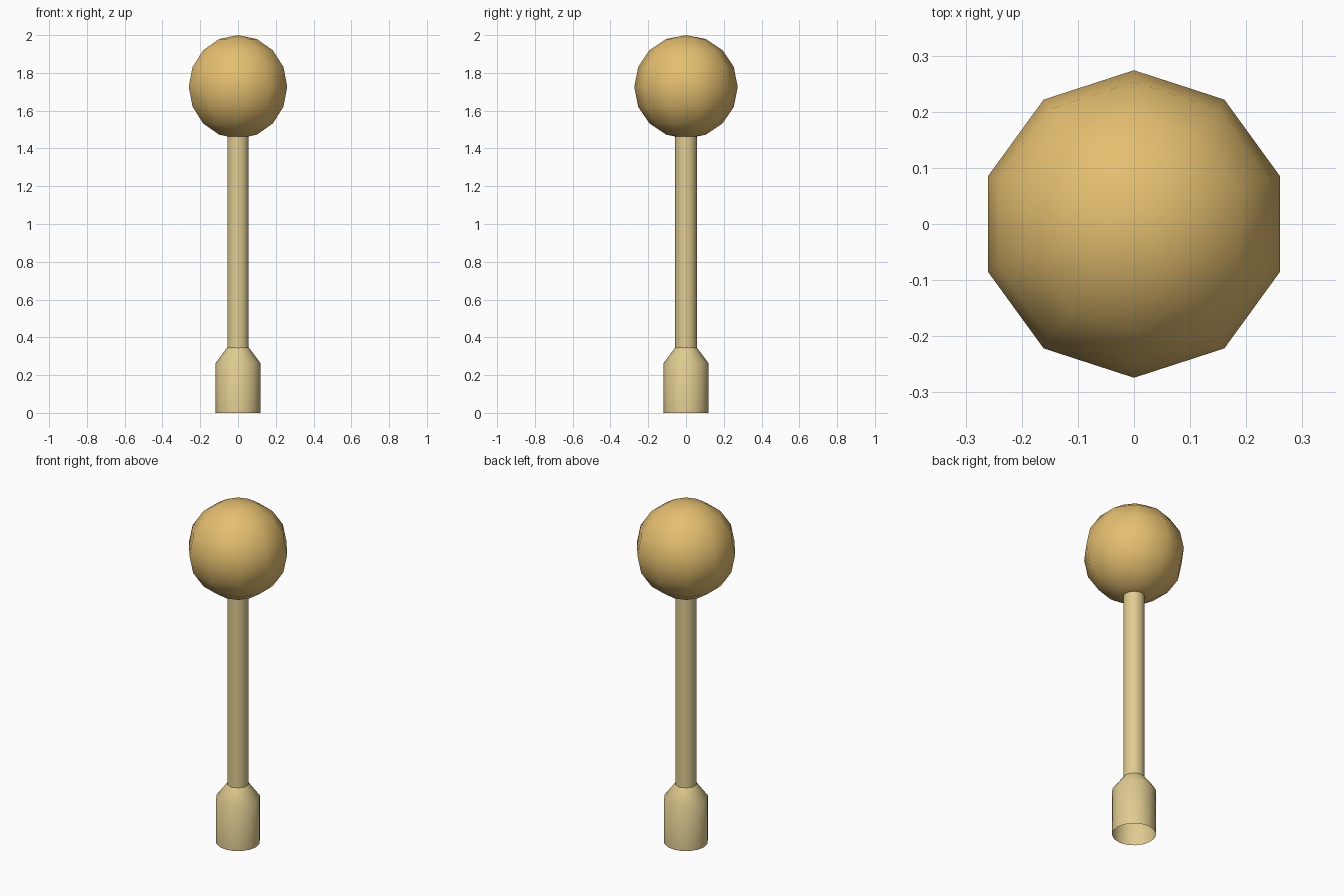
import bpy, bmesh
from math import sin, cos, pi

if "Cube" in bpy.data.objects:
    bpy.data.objects.remove(bpy.data.objects["Cube"])


def lathe(name, profile, sides, color):
    """Revolve (radius, z) points around z, with a corner on the y axis."""
    bm = bmesh.new()
    rings = []
    for r, z in profile:
        if r < 1e-5:
            rings.append([bm.verts.new((0, 0, z))] * sides)
        else:
            angles = [pi / 2 + 2 * pi * i / sides for i in range(sides)]
            rings.append([bm.verts.new((r * cos(a), r * sin(a), z)) for a in angles])
    for low, high in zip(rings, rings[1:]):
        for i in range(sides):
            j = (i + 1) % sides
            corners = [low[i], low[j], high[j], high[i]]
            bm.faces.new(list(dict.fromkeys(corners)))
    bmesh.ops.recalc_face_normals(bm, faces=bm.faces)
    mesh = bpy.data.meshes.new(name)
    bm.to_mesh(mesh)
    bm.free()
    mesh.shade_smooth()
    mat = bpy.data.materials.new(name + "_color")
    mat.diffuse_color = color
    mat.use_nodes = True
    mat.node_tree.nodes["Principled BSDF"].inputs["Base Color"].default_value = mat.diffuse_color
    mesh.materials.append(mat)
    obj = bpy.data.objects.new(name, mesh)
    bpy.context.collection.objects.link(obj)
    return obj


BALL_COLOR = (0.78, 0.52, 0.16, 1)
STEM_COLOR = (0.74, 0.60, 0.28, 1)

# Base socket, open underneath, tapering into the stem
lathe("base", [(0.118, 0), (0.118, 0.265), (0.058, 0.345)], 16, STEM_COLOR)

# Slim stem
lathe("stem", [(0.059, 0.335), (0.059, 1.475)], 10, STEM_COLOR)

# Low-poly ball on top
R, CZ = 0.274, 1.726
lathe("ball", [(R * sin(pi * k / 8), CZ - R * cos(pi * k / 8)) for k in range(9)],
      10, BALL_COLOR)
